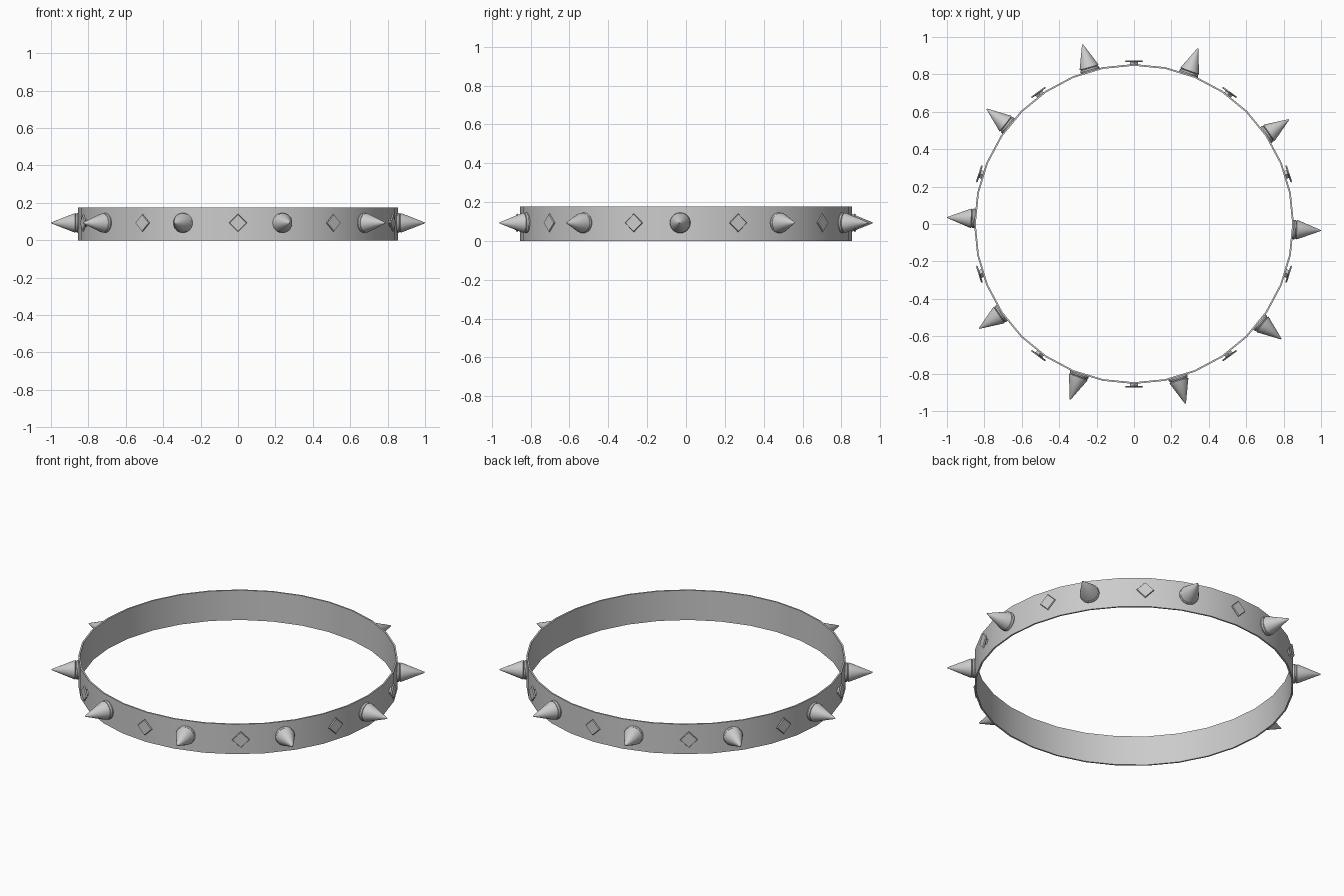
import bpy, bmesh
from math import radians, pi
from mathutils import Matrix

if "Cube" in bpy.data.objects:
    bpy.data.objects.remove(bpy.data.objects["Cube"])

ZC = 0.093  # height of the studs on the band


def lathe(name, profile, sides, matrix=Matrix(), closed=False, start=0.0):
    """Spin (radius, height) points about z into an object."""
    bm = bmesh.new()
    rings = []
    for r, h in profile:
        if r == 0:
            rings.append([bm.verts.new((0, 0, h))] * sides)
        else:
            rings.append([bm.verts.new(Matrix.Rotation(start + 2 * pi * i / sides, 3, 'Z')
                                       @ Matrix.Translation((r, 0, h)).translation)
                          for i in range(sides)])
    pairs = list(zip(rings, rings[1:]))
    if closed:
        pairs.append((rings[-1], rings[0]))
    for a, b in pairs:
        for i in range(sides):
            j = (i + 1) % sides
            bm.faces.new(list(dict.fromkeys((a[i], a[j], b[j], b[i]))))
    bmesh.ops.recalc_face_normals(bm, faces=bm.faces)
    mesh = bpy.data.meshes.new(name)
    bm.to_mesh(mesh)
    bm.free()
    obj = bpy.data.objects.new(name, mesh)
    obj.matrix_world = matrix
    bpy.context.collection.objects.link(obj)
    bpy.ops.object.select_all(action='DESELECT')
    obj.select_set(True)
    bpy.context.view_layer.objects.active = obj
    bpy.ops.object.shade_smooth_by_angle(angle=radians(35))
    return obj


def outward(angle):
    """Frame at the band axis with local z pointing radially outward."""
    return (Matrix.Translation((0, 0, ZC)) @ Matrix.Rotation(radians(angle), 4, 'Z')
            @ Matrix.Rotation(pi / 2, 4, 'Y'))


# Thin collar band
lathe("band", [(0.846, 0), (0.855, 0), (0.855, 0.176), (0.846, 0.176)], 32, closed=True)

# Spike: washer, narrow groove and cone
spike = [(0, 0.847), (0.05, 0.847), (0.053, 0.857), (0.05, 0.865), (0.046, 0.867),
         (0.052, 0.871), (0.05, 0.878), (0.003, 0.998), (0, 1.0)]
# Diamond stud: short stem under a thin bevelled plate
diamond = [(0, 0.848), (0.022, 0.848), (0.022, 0.865), (0.044, 0.865),
           (0.048, 0.868), (0.044, 0.874), (0, 0.874)]

for k in range(10):
    lathe(f"spike_{k}", spike, 24, outward(-2 + 36 * k))
    lathe(f"diamond_stud_{k}", diamond, 4, outward(18 + 36 * k))
